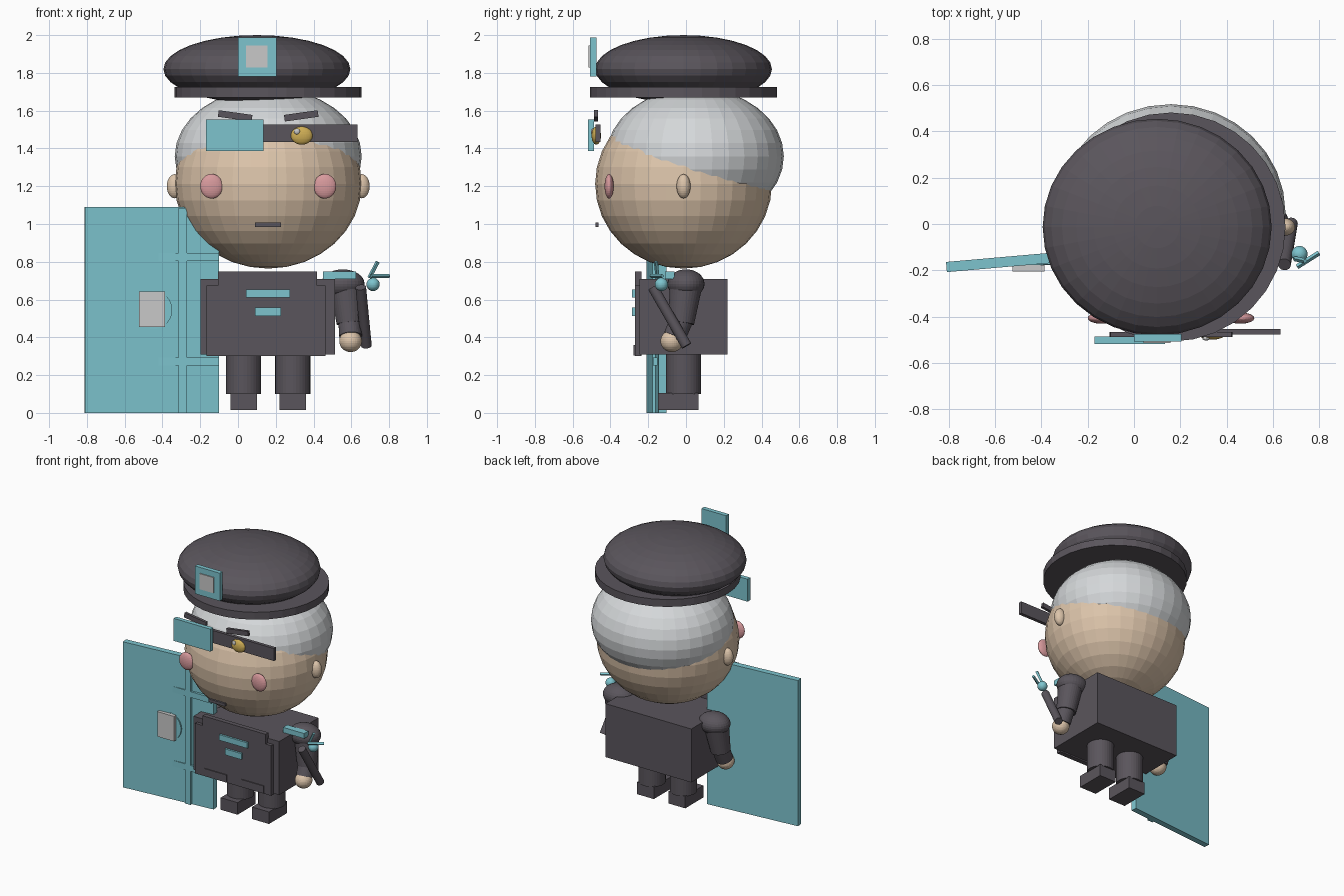
import bpy, math
from mathutils import Vector

if "Cube" in bpy.data.objects:
    bpy.data.objects.remove(bpy.data.objects["Cube"])


def material(name, rgb):
    m = bpy.data.materials.new(name)
    lin = [(c / 255 / 12.92) if c < 11 else ((c / 255 + 0.055) / 1.055) ** 2.4 for c in rgb]
    m.diffuse_color = (*lin, 1)
    m.use_nodes = True
    m.node_tree.nodes["Principled BSDF"].inputs["Base Color"].default_value = m.diffuse_color
    return m


CHARCOAL = material("charcoal", (90, 85, 92))
TEAL = material("teal", (125, 196, 206))
SKIN = material("skin", (220, 196, 170))
HAIR = material("pale_hair", (213, 216, 218))
BLUSH = material("blush_pink", (216, 154, 157))
GOLD = material("gold", (207, 174, 85))
GREY = material("light_grey", (200, 200, 200))


def finish(name, mat):
    o = bpy.context.object
    o.name = name
    o.data.materials.append(mat)
    return o


def box(name, mat, x, y, z, rot=(0, 0, 0)):
    """Box from (min, max) ranges, rotated about its centre."""
    r = (x, y, z)
    bpy.ops.mesh.primitive_cube_add(size=1, location=[(a + b) / 2 for a, b in r], rotation=rot)
    o = finish(name, mat)
    o.scale = [b - a for a, b in r]
    return o


def ball(name, mat, loc, radii, seg=32, rings=16):
    bpy.ops.mesh.primitive_uv_sphere_add(segments=seg, ring_count=rings, radius=1, location=loc)
    o = finish(name, mat)
    o.scale = radii
    return o


def rod(name, mat, a, b, r1, r2=None, sides=32):
    """Cylinder or cone frustum from point a to point b."""
    a, b = Vector(a), Vector(b)
    d = b - a
    bpy.ops.mesh.primitive_cone_add(vertices=sides, radius1=r1, radius2=r2 or r1, depth=d.length,
                                    location=(a + b) / 2, rotation=d.to_track_quat('Z', 'Y').to_euler())
    return finish(name, mat)


MID = 0.16    # centre line of the figure
CY = -0.013   # depth centre of the figure

# Head and hair: two overlapping ellipsoids
ball("head", SKIN, (MID, CY, 1.213), (0.495, 0.468, 0.449))
ball("hair", HAIR, (MID, 0.048, 1.358), (0.495, 0.47, 0.362))

# Hat with brim and badge
rod("hat_brim", CHARCOAL, (MID, CY, 1.67), (MID, CY, 1.725), 0.495)
ball("hat_crown", CHARCOAL, (0.10, CY, 1.82), (0.495, 0.468, 0.18))
box("hat_badge", TEAL, (0, 0.205), (-0.508, -0.475), (1.78, 1.988))
box("hat_badge_centre", GREY, (0.042, 0.157), (-0.515, -0.49), (1.828, 1.945))

# Face
for name, s in (("left", -1), ("right", 1)):
    ball(name + "_ear", SKIN, (MID + s * 0.495, CY, 1.2), (0.042, 0.037, 0.064))
    ball(name + "_cheek", BLUSH, (MID + s * 0.3, -0.407, 1.2), (0.06, 0.024, 0.065))
    box(name + "_eyebrow", CHARCOAL, (MID + s * 0.175 - 0.09, MID + s * 0.175 + 0.09),
        (-0.488, -0.467), (1.555, 1.59), (0, -s * 0.14, 0))
box("mouth", CHARCOAL, (0.09, 0.228), (-0.48, -0.463), (0.985, 1.007))
box("eye_band", CHARCOAL, (0.0, 0.633), (-0.478, -0.453), (1.434, 1.527))
box("eye_patch", TEAL, (-0.17, 0.135), (-0.518, -0.486), (1.386, 1.554))
ball("gold_eye", GOLD, (0.337, -0.475, 1.468), (0.058, 0.025, 0.048))
ball("eye_glint", GREY, (0.312, -0.495, 1.49), (0.016, 0.009, 0.016), 16, 8)

# Torso, vest panels and trim
box("torso", CHARCOAL, (-0.198, 0.513), (-0.245, 0.22), (0.31, 0.71))
box("vest_top", CHARCOAL, (-0.105, 0.417), (-0.27, -0.235), (0.64, 0.748))
box("vest_front", CHARCOAL, (-0.166, 0.464), (-0.27, -0.235), (0.30, 0.675))
for name, x in (("left", (-0.088, 0.10)), ("right", (0.22, 0.406))):
    box(name + "_pocket", CHARCOAL, x, (-0.277, -0.26), (0.305, 0.36))
box("chest_strip", TEAL, (0.043, 0.275), (-0.285, -0.265), (0.61, 0.652))
box("chest_strip_small", TEAL, (0.09, 0.228), (-0.285, -0.265), (0.513, 0.558))

# Legs, feet and arms
for name, s in (("left", -1), ("right", 1)):
    x = MID + s * 0.13
    rod(name + "_leg", CHARCOAL, (x, CY, 0.1), (x, CY, 0.32), 0.093)
    box(name + "_foot", CHARCOAL, (x - 0.07, x + 0.07), (-0.148, 0.066), (0.015, 0.105))
    ball(name + "_shoulder", CHARCOAL, (MID + s * 0.395, 0, 0.683), (0.115, 0.098, 0.077))
    rod(name + "_upper_arm", CHARCOAL, (MID + s * 0.41, 0, 0.68),
        (MID + s * 0.43, -0.025, 0.475), 0.087, 0.068)
    rod(name + "_forearm", CHARCOAL, (MID + s * 0.43, -0.015, 0.51),
        (MID + s * 0.436, -0.06, 0.405), 0.06)
    ball(name + "_hand", SKIN, (MID + s * 0.436, -0.075, 0.38), (0.06, 0.06, 0.058))

# Shoulder tab, baton and small charm
box("shoulder_tab", TEAL, (0.45, 0.625), (-0.11, -0.06), (0.71, 0.748))
rod("baton", CHARCOAL, (0.65, -0.175, 0.665), (0.68, 0.003, 0.355), 0.028)
ball("charm_ball", TEAL, (0.715, -0.13, 0.68), (0.035, 0.035, 0.035))
rod("charm_stick_upright", TEAL, (0.695, -0.15, 0.715), (0.74, -0.16, 0.8), 0.011, sides=4)
rod("charm_stick_flat", TEAL, (0.705, -0.185, 0.725), (0.8, -0.125, 0.725), 0.011, sides=4)

# Door slab, slightly swung open, with straight rails partly sunk into it
box("door", TEAL, (-0.812, -0.1), (-0.177, -0.133), (0, 1.09), (0, 0, math.radians(5)))
box("door_upright", TEAL, (-0.315, -0.27), (-0.178, -0.15), (0, 1.085))
for name, z in (("lower", 0.272), ("upper", 0.825)):
    box(name + "_rail", TEAL, (-0.6, -0.1), (-0.174, -0.15), (z - 0.022, z + 0.022))
rod("door_disc", TEAL, (-0.45, -0.178, 0.545), (-0.45, -0.15, 0.545), 0.102)
box("door_plate", GREY, (-0.525, -0.387), (-0.205, -0.178), (0.455, 0.642))
